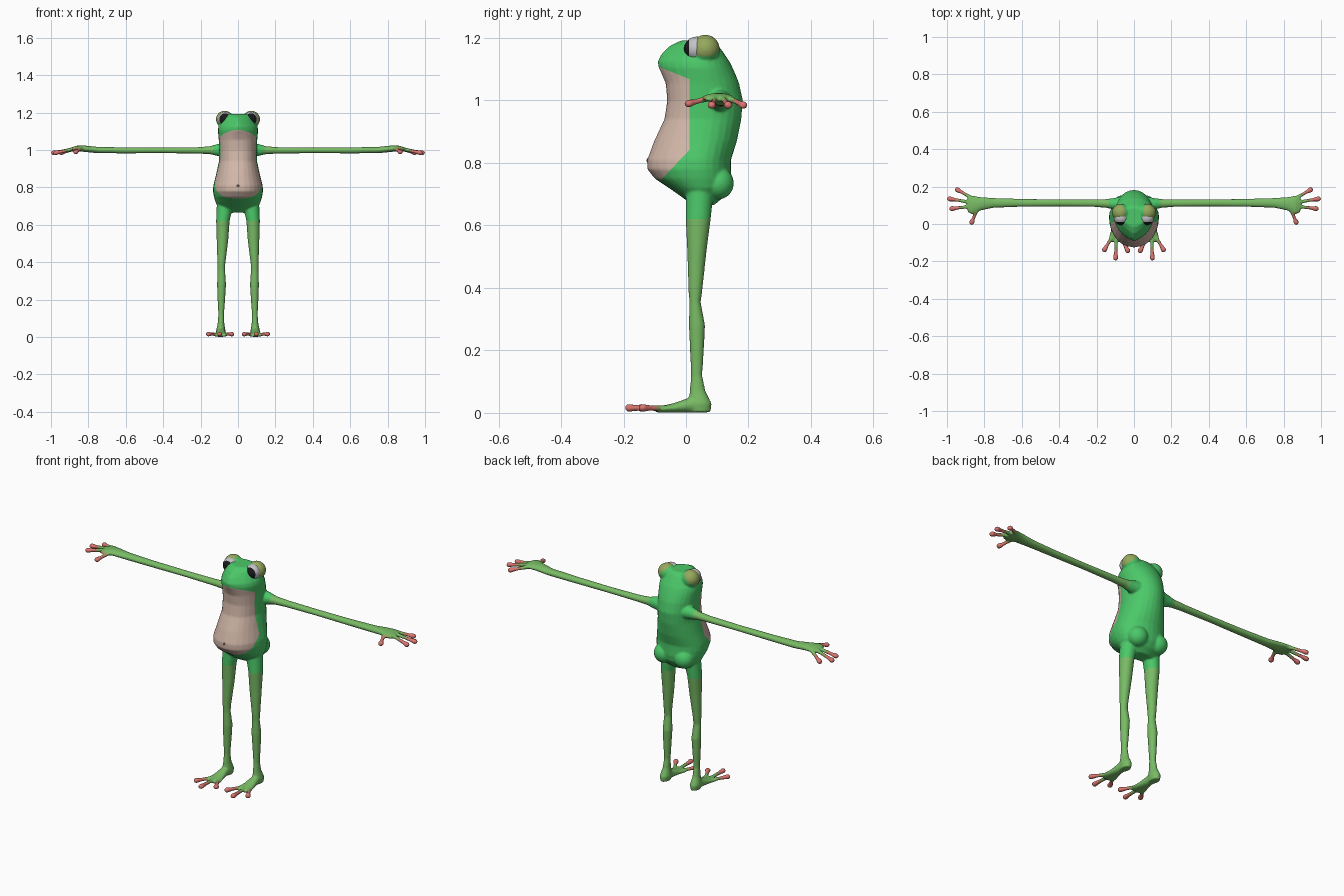
import bpy, bmesh, math
from mathutils import Vector, Matrix

cube = bpy.data.objects.get("Cube")
if cube:
    bpy.data.objects.remove(cube, do_unlink=True)


def material(name, rgb):
    mat = bpy.data.materials.new(name)
    mat.use_nodes = True
    mat.diffuse_color = (*rgb, 1)
    node = next(n for n in mat.node_tree.nodes if n.type == 'BSDF_PRINCIPLED')
    node.inputs["Base Color"].default_value = (*rgb, 1)
    node.inputs["Roughness"].default_value = 0.6
    return mat


GREEN, LIMB, BELLY, RED, TAWNY, LID = range(6)
skin_colours = [
    material("bright green", (.07, .58, .14)),
    material("leaf green", (.19, .50, .13)),
    material("pale belly", (.64, .47, .39)),
    material("coral red", (.70, .18, .16)),
    material("tawny olive", (.35, .30, .11)),
    material("olive tan", (.30, .39, .11)),
]
eye_white = material("eye grey", (.55, .55, .57))
black = material("black", (.01, .01, .012))
dark_green = material("dark green", (.02, .16, .05))
navel_brown = material("navel brown", (.22, .13, .10))

X, Y, Z = Vector((1, 0, 0)), Vector((0, 1, 0)), Vector((0, 0, 1))


def ring(centre, u, v, back=1, power=1, count=28):
    """Oval section; its far half may differ in depth, its near half may taper."""
    points = []
    for i in range(count):
        a = math.tau * i / count
        c, s = math.cos(a), math.sin(a)
        near = s > 0
        across = math.copysign(abs(c) ** (power if near else 1), c)
        points.append(Vector(centre) + u * across + v * s * (1 if near else back))
    return points


def loft(bm, rings, side=1):
    """Closed skin through a row of sections, mirrored when side is -1."""
    rows = [[bm.verts.new((p.x * side, p.y, p.z)) for p in r] for r in rings]
    count = len(rows[0])
    for a, b in zip(rows, rows[1:]):
        for i in range(count):
            j = (i + 1) % count
            bm.faces.new((a[i], a[j], b[j], b[i]))
    bm.faces.new(rows[0])
    bm.faces.new(rows[-1])


def ball(bm, centre, radii, side=1, turn=Matrix()):
    place = Matrix.Translation((centre[0] * side, centre[1], centre[2]))
    bmesh.ops.create_uvsphere(bm, u_segments=32, v_segments=24, radius=1,
                              matrix=place @ Matrix.Diagonal((*radii, 1)) @ turn)


def digit(bm, root, tip, side):
    """Finger or toe: thin shaft ending in a round pad."""
    root, tip = Vector(root), Vector(tip)
    along = tip - root
    u = along.cross(Z).normalized()
    v = u.cross(along).normalized()
    shape = [(0, .011), (.4, .009), (.75, .009)]
    rings = [ring(root + along * t, u * r, v * r) for t, r in shape]
    d = along.normalized()
    for offset, r in ((-.012, .012), (0, .0145), (.008, .012), (.013, .006)):
        rings.append(ring(tip + d * offset, u * r, v * r * .9))
    loft(bm, rings, side)


bm = bmesh.new()

# Torso and head: height, half width, front, widest point, back, front taper
torso = [
    (.665, .06, .02, .05, .09, 1), (.69, .10, -.012, .05, .12, 1),
    (.72, .12, -.055, .05, .14, .95), (.75, .129, -.10, .045, .145, .9),
    (.78, .134, -.124, .04, .144, .9), (.81, .132, -.124, .04, .144, .9),
    (.87, .117, -.102, .05, .163, .9), (.94, .102, -.069, .06, .177, .85),
    (1.0, .101, -.06, .06, .182, .85), (1.055, .103, -.065, .06, .17, .9),
    (1.085, .106, -.078, .055, .158, 1.1), (1.105, .108, -.088, .05, .149, 1.3),
    (1.125, .105, -.091, .05, .139, 1.5), (1.15, .095, -.078, .05, .122, 1.8),
    (1.175, .085, -.052, .05, .104, 1.8), (1.192, .07, -.015, .05, .088, 1.4),
]
loft(bm, [ring((0, mid, z), X * w, Y * (front - mid), (back - mid) / (mid - front), p)
          for z, w, front, mid, back, p in torso])

# Leg: height, x, y, half width, half depth
leg = [
    (.72, .068, .045, .045, .045), (.62, .081, .039, .036, .040),
    (.52, .083, .035, .031, .031), (.39, .089, .030, .021, .022),
    (.355, .089, .029, .020, .018), (.28, .088, .035, .024, .026),
    (.20, .089, .035, .020, .022), (.12, .090, .034, .015, .018),
    (.07, .091, .037, .018, .025), (.03, .092, .045, .026, .037),
    (.002, .092, .045, .022, .034),
]
# Foot: y, half width, top height
foot = [(.06, .018, .03), (.03, .022, .055), (0, .025, .044),
        (-.04, .032, .03), (-.075, .042, .022), (-.095, .035, .016)]
toes = [(.158, -.138, .016), (.098, -.182, .016), (.033, -.143, .016)]

# Arm and palm: x, y, height, half depth, half thickness
arm = [
    (.05, .105, 1.0, .045, .04), (.11, .108, 1.0, .030, .032),
    (.15, .110, .999, .023, .021), (.22, .112, .998, .020, .017),
    (.4, .113, .998, .019, .015), (.6, .113, .998, .021, .016),
    (.75, .113, 1.0, .026, .017), (.82, .108, 1.007, .036, .017),
    (.865, .102, 1.009, .050, .014), (.89, .105, 1.004, .043, .010),
]
fingers = [((.86, .135, 1.008), (.944, .183, .985)), ((.87, .115, 1.008), (.986, .135, .985)),
           ((.87, .095, 1.008), (.974, .082, .985)), ((.84, .075, 1.008), (.867, .009, .99))]

lid_centre, lid_radii = (.071, .062, 1.164), (.047, .046, .046)
for side in (1, -1):
    loft(bm, [ring((x, y, z), X * w, Y * d) for z, x, y, w, d in leg], side)
    loft(bm, [ring((.093, y, h / 2 + .001), X * w, Z * (h / 2)) for y, w, h in foot], side)
    loft(bm, [ring((x, y, z), Y * d, Z * t) for x, y, z, d, t in arm], side)
    for tip in toes:
        digit(bm, (.094, -.03, .014), tip, side)
    for root, tip in fingers:
        digit(bm, root, tip, side)
    ball(bm, lid_centre, lid_radii, side)
    # Rump
    ball(bm, (.062, .102, .735), (.052, .051, .052), side)

bmesh.ops.recalc_face_normals(bm, faces=bm.faces)
raw = bpy.data.meshes.new("body")
bm.to_mesh(raw)
bm.free()
body = bpy.data.objects.new("body", raw)
bpy.context.collection.objects.link(body)

# Fuse the parts into one soft skin
fuse = body.modifiers.new("fuse", 'REMESH')
fuse.mode = 'VOXEL'
fuse.voxel_size = .0045
soften = body.modifiers.new("soften", 'SMOOTH')
soften.factor = .5
soften.iterations = 6
graph = bpy.context.evaluated_depsgraph_get()
skin = bpy.data.meshes.new_from_object(body.evaluated_get(graph))
body.modifiers.clear()
body.data = skin
skin.name = "body_skin"
skin.materials.clear()
for mat in skin_colours:
    skin.materials.append(mat)

# Cut clean colour borders: belly side, belly base, throat, thighs, shoulders
bm = bmesh.new()
bm.from_mesh(skin)
borders = [((0, .012, 0), Y), ((0, 0, .83), Vector((0, -1.05, 1))),
           ((0, .012, 1.068), Vector((0, .4, 1))), ((0, 0, .62), Z),
           ((.135, 0, 0), X), ((-.135, 0, 0), X)]
for point, normal in borders:
    bmesh.ops.bisect_plane(bm, geom=bm.verts[:] + bm.edges[:] + bm.faces[:],
                           plane_co=point, plane_no=normal.normalized())

pads = [Vector(t) for t in toes] + [Vector(tip) for _, tip in fingers]


def colour_of(p):
    q = Vector((abs(p.x), p.y, p.z))
    if q.z < .62 or (q.x > .135 and q.z > .93):
        reach = min((q - pad).length for pad in pads)
        return RED if reach < .043 else TAWNY if reach < .06 else LIMB
    if q.y < .012 and .83 + 1.05 * q.y < q.z < 1.068 - .4 * (q.y - .012):
        return BELLY
    offset = q - Vector(lid_centre)
    scaled = Vector([o / r for o, r in zip(offset, lid_radii)])
    if scaled.length < 1.06 and offset.x + offset.z > .015:
        return LID
    return GREEN


for face in bm.faces:
    face.material_index = colour_of(face.calc_center_median())
    face.smooth = True
bm.to_mesh(skin)
bm.free()


def ball_object(name, centre, radii, mats, side=1, turn=Matrix()):
    bm = bmesh.new()
    ball(bm, centre, radii, side, turn)
    mesh = bpy.data.meshes.new(name)
    for mat in mats:
        mesh.materials.append(mat)
    for face in bm.faces:
        face.smooth = True
        # Pupil on the forward cap of two-coloured balls
        out = face.calc_center_median() - Vector((centre[0] * side, *centre[1:]))
        if len(mats) > 1 and out.normalized().y < -.62:
            face.material_index = 1
    bm.to_mesh(mesh)
    bm.free()
    bpy.context.collection.objects.link(bpy.data.objects.new(name, mesh))


# Eyes, nostrils and navel
forward = Matrix.Rotation(math.pi / 2, 4, 'X')
for side, label in ((1, "left"), (-1, "right")):
    ball_object(label + "_eye", (.069, .034, 1.165), (.039, .040, .039),
                (eye_white, black), side, forward)
    ball_object(label + "_nostril", (.017, -.071, 1.138), (.004, .004, .004), (dark_green,), side)
ball_object("navel", (0, -.122, .808), (.007, .004, .007), (navel_brown,))
